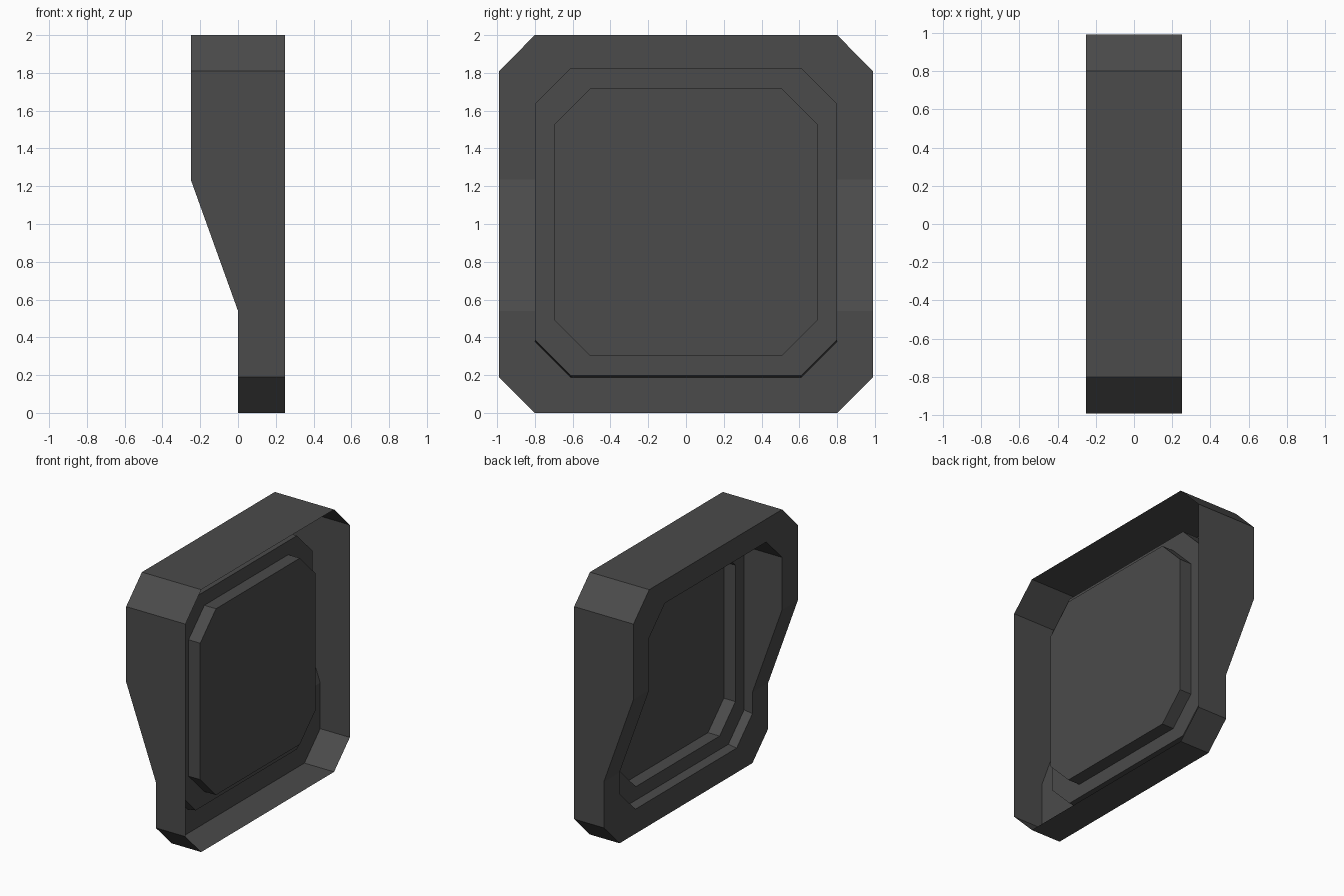
import bpy
import bmesh

cube = bpy.data.objects.get("Cube")
if cube:
    bpy.data.objects.remove(cube, do_unlink=True)

dark_grey = bpy.data.materials.new("dark grey")
dark_grey.use_nodes = True
dark_grey.diffuse_color = (0.07, 0.07, 0.07, 1)
dark_grey.node_tree.nodes["Principled BSDF"].inputs["Base Color"].default_value = (0.07, 0.07, 0.07, 1)

CUT_LOW, CUT_HIGH = 0.54, 1.235   # heights where the back edge starts and stops sloping
DEPTH = 0.25


def back_edge(z):
    """Depth of the sloped back edge at a height."""
    t = (z - CUT_LOW) / (CUT_HIGH - CUT_LOW)
    return -DEPTH * min(max(t, 0), 1)


def octagon(half, low, high, x, corner=0.19):
    """Chamfered square loop, with extra points at the slope's bends."""
    heights = [low + corner, CUT_LOW, CUT_HIGH, high - corner]
    right = [(half - corner, low)] + [(half, z) for z in heights] + [(half - corner, high)]
    loop = right + [(-y, z) for y, z in reversed(right)]
    return [(x(z) if callable(x) else x, y, z) for y, z in loop]


def sheet(name, loops, cap=False):
    """Bridge successive loops into an open sheet, optionally closing the last."""
    bm = bmesh.new()
    rings = [[bm.verts.new(p) for p in loop] for loop in loops]
    for a, b in zip(rings, rings[1:]):
        for i in range(len(a)):
            j = (i + 1) % len(a)
            bm.faces.new((a[i], b[i], b[j], a[j]))
    if cap:
        bm.faces.new(list(reversed(rings[-1])))
    mesh = bpy.data.meshes.new(name)
    bm.to_mesh(mesh)
    bm.free()
    mesh.materials.append(dark_grey)
    obj = bpy.data.objects.new(name, mesh)
    bpy.context.collection.objects.link(obj)


# Outer walls, sloped rim and the inner wall of the opening
seat_edge = octagon(0.8, 0.197, 1.825, 0.07)
sheet("housing", [
    octagon(0.99, 0, 2, DEPTH),
    octagon(0.99, 0, 2, back_edge),
    octagon(0.8, 0.187, 1.825, back_edge),
    seat_edge,
])

# Stepped ledge and recessed panel
sheet("recessed_panel", [
    seat_edge,
    octagon(0.695, 0.3, 1.72, 0.07),
    octagon(0.695, 0.3, 1.72, 0.168),
], cap=True)
